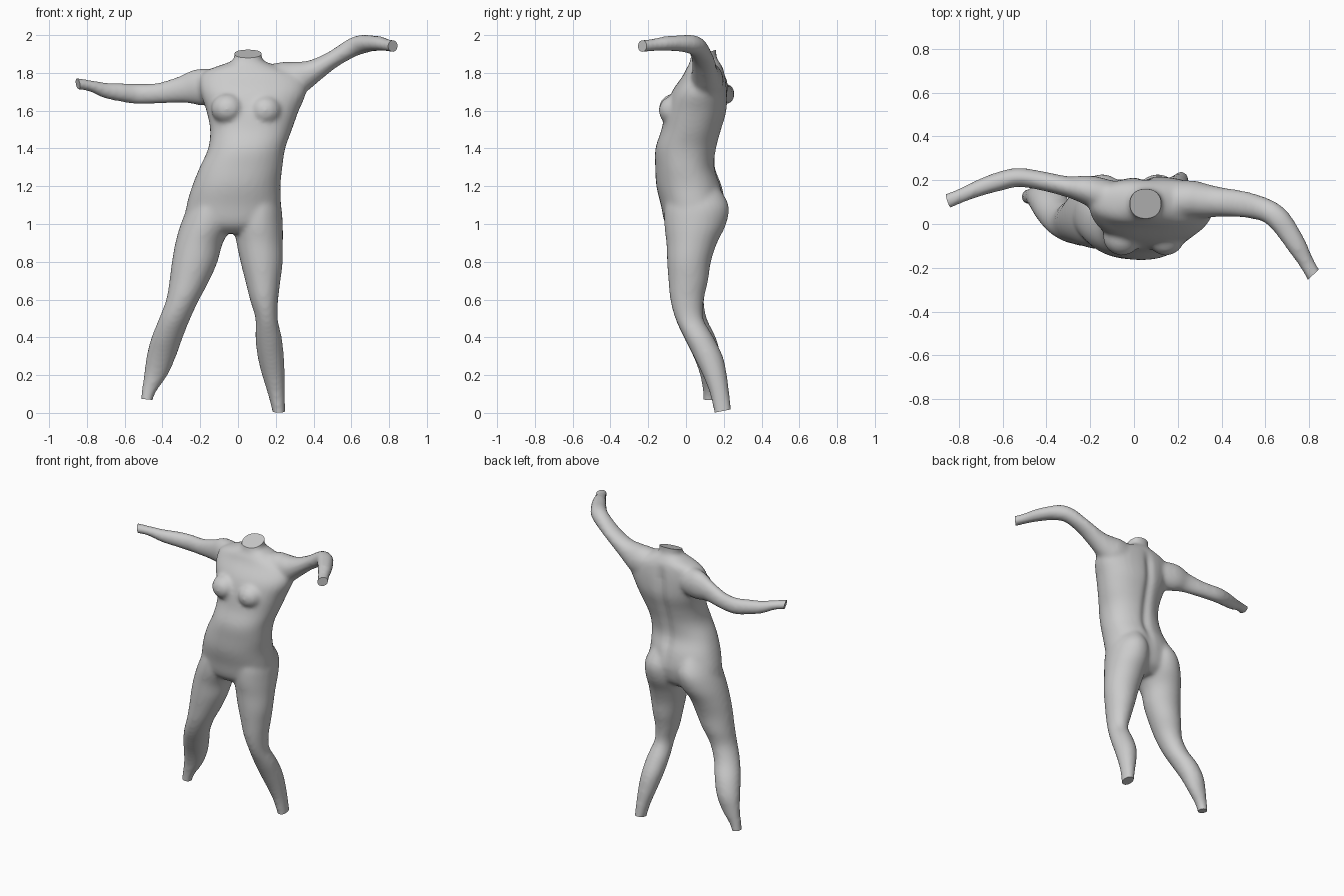
import bpy, bmesh
from math import sin, cos, pi, exp
from mathutils import Vector, Matrix


def spline(rows, n=4):
    """Catmull-Rom interpolation through rows of numbers."""
    p = [Vector(r) for r in rows]
    p = [p[0]] + p + [p[-1]]
    out = []
    for a, b, c, d in zip(p, p[1:], p[2:], p[3:]):
        for k in range(n):
            t = k / n
            out.append(0.5 * (2 * b + (c - a) * t + (2 * a - 5 * b + 4 * c - d) * t**2
                              + (3 * b - a - 3 * c + d) * t**3))
    return out + [p[-1]]


def loft(bm, rings):
    loops = [[bm.verts.new(co) for co in r] for r in rings]
    n = len(loops[0])
    for a, b in zip(loops, loops[1:]):
        for i in range(n):
            bm.faces.new((a[i], a[(i + 1) % n], b[(i + 1) % n], b[i]))
    bm.faces.new(loops[0])
    bm.faces.new(loops[-1])


def trunk(bm, rows, power=1.0, n=32):
    """Horizontal sections: z, x min, x max, y min, y max."""
    rings = []
    for z, x0, x1, y0, y1 in spline(rows):
        ring = []
        for i in range(n):
            c, s = cos(2 * pi * i / n), sin(2 * pi * i / n)
            c, s = (abs(v) ** power * (1 if v > 0 else -1) for v in (c, s))
            ring.append(((x0 + x1) / 2 + c * (x1 - x0) / 2, (y0 + y1) / 2 + s * (y1 - y0) / 2, z))
        rings.append(ring)
    loft(bm, rings)


def limb(bm, rows, n=24):
    """Sections across a path: x, y, z, sideways radius, upward radius."""
    pts = spline(rows)
    rings = []
    for i, p in enumerate(pts):
        c = Vector(p[:3])
        t = Vector(pts[min(i + 1, len(pts) - 1)][:3]) - Vector(pts[max(i - 1, 0)][:3])
        side = Vector((0, 0, 1)).cross(t).normalized()
        up = t.cross(side).normalized()
        rings.append([c + side * p[3] * cos(2 * pi * k / n) + up * p[4] * sin(2 * pi * k / n)
                      for k in range(n)])
    loft(bm, rings)


bm = bmesh.new()
# torso from neck to pelvis
trunk(bm, [(1.97, -.02, .127, .035, .165), (1.90, -.02, .125, .028, .16), (1.87, -.025, .13, .022, .168),
           (1.85, -.065, .17, .018, .182), (1.82, -.15, .25, 0, .198), (1.78, -.20, .345, -.02, .208),
           (1.7, -.20, .362, -.075, .217), (1.6, -.168, .322, -.11, .215), (1.5, -.148, .286, -.13, .187),
           (1.4, -.158, .25, -.162, .162), (1.3, -.203, .235, -.163, .155), (1.2, -.243, .225, -.157, .19),
           (1.1, -.272, .228, -.133, .205), (1.0, -.28, .22, -.11, .18), (.95, -.2, .14, -.06, .12)], .9)
# legs
trunk(bm, [(1.2, -.2, -.05, -.08, .17), (1.1, -.26, -.02, -.11, .226), (1.0, -.303, -.028, -.115, .213),
           (.9, -.332, -.08, -.104, .165), (.8, -.35, -.108, -.1, .132), (.7, -.363, -.152, -.093, .117),
           (.6, -.38, -.205, -.083, .095), (.5, -.418, -.252, -.057, .11), (.4, -.458, -.292, -.012, .158),
           (.3, -.484, -.328, .038, .183), (.2, -.498, -.373, .075, .175), (.1, -.512, -.44, .09, .16),
           (.02, -.52, -.46, .09, .16)])
trunk(bm, [(1.2, .02, .18, -.08, .17), (1.1, -.01, .227, -.11, .226), (1.0, -.022, .237, -.115, .213),
           (.9, -.008, .238, -.104, .165), (.8, .013, .237, -.1, .132), (.7, .038, .225, -.093, .117),
           (.6, .063, .213, -.083, .095), (.5, .092, .21, -.057, .092), (.4, .092, .232, -.01, .147),
           (.3, .103, .243, .04, .195), (.2, .127, .248, .088, .217), (.1, .158, .249, .127, .23),
           (0, .183, .25, .148, .243), (-.06, .185, .25, .155, .25)])
# arms
limb(bm, [(-.05, .1, 1.72, .08, .09), (-.2, .152, 1.725, .07, .098), (-.3, .17, 1.712, .048, .071),
          (-.42, .197, 1.692, .044, .055), (-.53, .213, 1.688, .044, .054), (-.62, .193, 1.697, .044, .049),
          (-.7, .167, 1.707, .039, .042), (-.79, .13, 1.733, .034, .03), (-.91, .08, 1.75, .037, .033)])
limb(bm, [(.1, .1, 1.74, .09, .09), (.25, .11, 1.755, .09, .105), (.32, .105, 1.775, .08, .09),
          (.4, .1, 1.81, .067, .062), (.5, .09, 1.87, .061, .046), (.6, .064, 1.931, .054, .05),
          (.655, .028, 1.951, .054, .051), (.7, -.03, 1.956, .051, .044), (.75, -.11, 1.955, .045, .039),
          (.79, -.18, 1.947, .036, .033), (.86, -.30, 1.935, .037, .034)])
# breasts
for c in ((-.055, -.055, 1.61), (.145, -.055, 1.60)):
    bmesh.ops.create_uvsphere(bm, u_segments=24, v_segments=16, radius=1,
                              matrix=Matrix.Translation(c) @ Matrix.Diagonal((.088, .09, .082, 1)))
bmesh.ops.recalc_face_normals(bm, faces=bm.faces)

# fuse all parts into one smooth skin
mesh = bpy.data.meshes.new("body")
bm.to_mesh(mesh)
bm.free()
body = bpy.data.objects.new("body", mesh)
bpy.context.collection.objects.link(body)
remesh = body.modifiers.new("fuse", 'REMESH')
remesh.mode = 'VOXEL'
remesh.voxel_size = .012
soft = body.modifiers.new("soften", 'SMOOTH')
soft.factor = .5
soft.iterations = 10
bm = bmesh.new()
bm.from_object(body, bpy.context.evaluated_depsgraph_get())
body.modifiers.clear()

# groove along the spine
for v in bm.verts:
    x, y, z = v.co
    if y > .1 and 1.1 < z < 1.82:
        fade = min(1, (z - 1.1) / .15, (1.82 - z) / .1)
        v.co.y -= .016 * fade * exp(-((x - .055 + .05 * (1.8 - z)) / .032) ** 2)

# flat cut ends: neck, wrists, ankles
for co, normal in (((.053, .095, 1.902), (0, -.32, 1)), ((-.847, .105, 1.74), (-1, -.35, -.2)),
                   ((.823, -.228, 1.94), (.7, -.75, 0)), ((-.487, .125, .072), (-.1, 0, -1)),
                   ((.215, .195, .01), (0, .2, -1))):
    co = Vector(co)
    faces = [f for f in bm.faces if (f.calc_center_median() - co).length < .14]
    geom = list({e for f in faces for e in list(f.verts) + list(f.edges)}) + faces
    bmesh.ops.bisect_plane(bm, geom=geom, plane_co=co, plane_no=Vector(normal).normalized(), clear_outer=True)
    bmesh.ops.holes_fill(bm, edges=[e for e in bm.edges if e.is_boundary], sides=0)
bmesh.ops.recalc_face_normals(bm, faces=bm.faces)
bm.to_mesh(mesh)
bm.free()

bpy.context.view_layer.objects.active = body
body.select_set(True)
bpy.ops.object.shade_smooth_by_angle(angle=.7)
